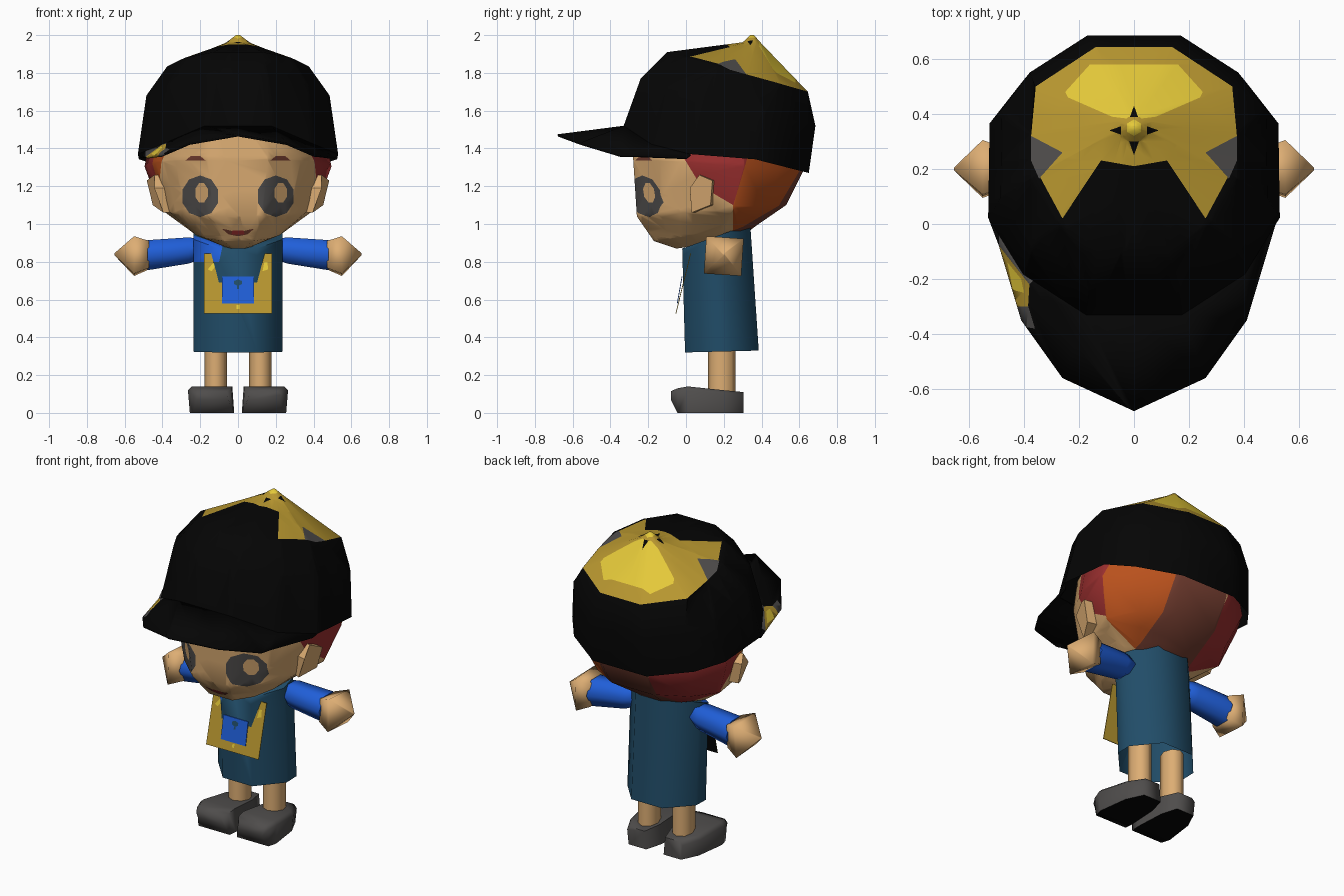
import bpy, bmesh, math
from mathutils import Vector

cube = bpy.data.objects.get("Cube")
if cube:
    bpy.data.objects.remove(cube)


def material(name, r, g, b):
    m = bpy.data.materials.new(name)
    m.use_nodes = True
    color = [(c / 255) ** 2.2 for c in (r, g, b)] + [1]
    m.diffuse_color = color
    m.node_tree.nodes["Principled BSDF"].inputs["Base Color"].default_value = color
    return m


black = material("black", 13, 13, 13)
gold = material("gold", 182, 149, 51)
yellow = material("yellow", 228, 200, 60)
grey = material("grey", 80, 78, 77)
skin = material("skin", 220, 172, 115)
teal = material("teal", 38, 78, 104)
blue = material("blue", 37, 95, 216)
red = material("dark red", 152, 50, 50)
orange = material("orange", 184, 82, 34)
brown = material("brown", 112, 62, 50)


def finish(name, bm, mat):
    bmesh.ops.recalc_face_normals(bm, faces=bm.faces)
    me = bpy.data.meshes.new(name)
    bm.to_mesh(me)
    bm.free()
    me.materials.append(mat)
    ob = bpy.data.objects.new(name, me)
    bpy.context.collection.objects.link(ob)
    return ob


def loft(name, rings, mat, loop=True, start=True, end=True):
    """Skin a list of point rings, with optional caps on either end."""
    bm = bmesh.new()
    rows = [[bm.verts.new(p) for p in ring] for ring in rings]
    n = len(rows[0])
    for a, b in zip(rows, rows[1:]):
        for i in range(n if loop else n - 1):
            j = (i + 1) % n
            bm.faces.new((a[i], a[j], b[j], b[i]))
    if start:
        bm.faces.new(rows[0][::-1])
    if end:
        bm.faces.new(rows[-1])
    return finish(name, bm, mat)


def ring(outline, width, yf, zf, yb, zb):
    """Tilted symmetric ring from a half outline running front to back."""
    full = outline + [(-u, v) for u, v in reversed(outline)]
    lo, hi = Vector((yf, zf)), Vector((yb, zb))
    return [(u * width, *lo.lerp(hi, (v + 1) / 2)) for u, v in full]


def xring(x, y, z, r, n, turn=0.0):
    angles = [turn + math.tau * i / n for i in range(n)]
    return [(x, y + r * math.cos(a), z + r * math.sin(a)) for a in angles]


def paint(ob, axis, sign, poly, mat, facing=0.02):
    """Cut a convex outline into the faces looking along an axis and colour it."""
    me = ob.data
    if mat.name not in me.materials:
        me.materials.append(mat)
    slot = me.materials.find(mat.name)
    dims = [d for d in range(3) if d != axis]

    def lift(p):
        v = Vector((0, 0, 0))
        v[dims[0]], v[dims[1]] = p
        return v

    bm = bmesh.new()
    bm.from_mesh(me)
    pts = [lift(p) for p in poly]
    mid = sum(pts, Vector()) / len(pts)
    direction = Vector((0, 0, 0))
    direction[axis] = 1
    planes = []

    def inside():
        return [f for f in bm.faces if f.normal[axis] * sign > facing and
                all((f.calc_center_median() - c).dot(n) > 0 for c, n in planes)]

    for a, b in zip(pts, pts[1:] + pts[:1]):
        no = (b - a).cross(direction).normalized()
        if (mid - a).dot(no) < 0:
            no = -no
        faces = inside()
        geom = faces + list({e for f in faces for e in f.edges}) \
            + list({v for f in faces for v in f.verts})
        bmesh.ops.bisect_plane(bm, geom=geom, dist=1e-5, plane_co=a, plane_no=no)
        bm.normal_update()
        planes.append((a, no))
    for f in inside():
        f.material_index = slot
    bm.to_mesh(me)
    bm.free()


def oval(cx, cy, rx, ry, n=10):
    return [(cx + rx * math.cos(math.tau * (i + .5) / n),
             cy + ry * math.sin(math.tau * (i + .5) / n)) for i in range(n)]


def flip(poly, s):
    return [(s * x, y) for x, y in poly]


FACE = [(.32, -1), (.67, -.68), (.88, -.25), (1, .3), (.77, .72), (.34, 1)]
CAP = [(.33, -1), (.76, -.7), (1, -.28), (.99, .42), (.78, .71), (.35, 1)]
CREST = [(.35, -1), (.76, -.7), (1, -.28), (1, .13), (.96, .61), (.37, 1)]
BODY = [(.43, -1), (1, -.25), (1, .25), (.45, 1)]

# Head and hair
head = loft("head", [
    ring(FACE, .10, -.05, .87, .28, .92),
    ring(FACE, .25, -.17, .91, .37, .99),
    ring(FACE, .41, -.26, 1.04, .53, 1.10),
    ring(FACE, .495, -.28, 1.35, .62, 1.28),
    ring(FACE, .46, -.27, 1.55, .61, 1.43)], skin)
for s, back in ((1, orange), (-1, red)):
    paint(head, 0, s, [(-.03, 1.6), (-.03, 1.38), (.08, 1.2), (.25, 1.1), (.4, 1.6)], red)
    paint(head, 0, s, [(.4, 1.6), (.25, 1.1), (.25, .9), (.8, .9), (.8, 1.6)], back)
paint(head, 0, -1, [(-.03, 1.6), (-.03, 1.38), (.08, 1.2), (.13, 1.17), (.13, 1.6)], orange)
paint(head, 1, 1, [(-.16, .85), (.2, .85), (.2, 1.6), (-.16, 1.6)], brown, .3)

# Eyes, brows and mouth
for s, pupil in ((1, .226), (-1, -.193)):
    paint(head, 1, -1, oval(s * .2, 1.147, .1, .11), grey)
    paint(head, 1, -1, oval(pupil, 1.165, .036, .055, 8), skin)
    paint(head, 1, -1, flip([(.17, 1.335), (.28, 1.335), (.25, 1.36), (.2, 1.36)], s), brown)
    paint(head, 1, -1, flip([(0, .935), (.05, .945), (.085, .975), (.06, .97), (0, .955)], s), brown)
paint(head, 1, -1, [(-.035, .945), (.035, .945), (.03, .965), (-.03, .965)], red)

# Ears, flaring backward
EAR = [(.02, 1.19), (.07, 1.26), (.14, 1.23), (.13, 1.1), (.03, 1.06)]
for s, side in ((1, "left"), (-1, "right")):
    loft(side + "_ear", [
        [(s * .36, y + .02, z) for y, z in EAR],
        [(s * (.495 - abs(z - 1.2) * .4 - (.14 - y) * .4), y, z) for y, z in EAR]], skin)

# Cap crown with its crest
rim = [(x, y, z - .06 if -.25 < y < .1 else z)
       for x, y, z in ring(CAP, .53, -.33, 1.52, .65, 1.27)]
crown = loft("cap_crown", [
    rim,
    ring(CAP, .485, -.24, 1.77, .685, 1.52),
    ring(CREST, .375, -.10, 1.91, .645, 1.70),
    ring(CAP, .065, .30, 1.962, .40, 1.955),
    ring(CAP, .01, .34, 2.0, .36, 2.0)], black, start=False)
paint(crown, 2, 1, [(-.138, .644), (.138, .644), (.357, .5), (.374, .32), (.374, .23),
                    (-.374, .23), (-.374, .32), (-.357, .5)], gold)
for s in (1, -1):
    paint(crown, 2, 1, flip([(.12, .231), (.374, .231), (.26, .02)], s), gold)
    paint(crown, 2, 1, flip([(0, .231), (.12, .231), (0, .21)], s), gold)
    paint(crown, 2, 1, flip([(.26, .26), (.374, .32), (.374, .23), (.345, .165)], s), grey)
    paint(crown, 2, 1, flip([(0, .58), (.16, .58), (.25, .48), (.24, .46), (.08, .39), (0, .38)], s), yellow)
for w, h in ((.09, .032), (.032, .09)):
    paint(crown, 2, 1, [(w, .34), (0, .34 + h), (-w, .34), (0, .34 - h)], black)
paint(crown, 2, 1, oval(0, .345, .052, .048, 8), gold)
paint(crown, 2, 1, oval(0, .35, .03, .03, 6), yellow)

# Cap brim with a patch on its right edge
inner = rim[2::-1] + [(0, -.33, 1.52)] + rim[:-4:-1]
half = [(.515, 0, 1.35), (.41, -.35, 1.365), (.26, -.56, 1.43)]
outer = half + [(0, -.68, 1.475)] + [(-x, y, z) for x, y, z in reversed(half)]
brim = loft("cap_brim", [inner, outer], black, loop=False, start=False, end=False)
paint(brim, 2, 1, [(-.49, 0), (-.46, -.03), (-.35, -.19), (-.38, -.22), (-.49, -.08)], grey)
paint(brim, 2, 1, [(-.43, -.28), (-.39, -.28), (-.36, -.38), (-.42, -.37)], grey)
paint(brim, 2, 1, [(-.49, -.08), (-.38, -.22), (-.385, -.3), (-.45, -.3)], gold)
paint(brim, 2, 1, [(-.46, -.14), (-.41, -.2), (-.4, -.25), (-.44, -.24)], yellow)
thick = brim.modifiers.new("thickness", "SOLIDIFY")
thick.thickness = .012

# Tunic, open at the hem
tunic = loft("tunic", [ring(BODY, .235, -.005, .32, .385, .33),
                       ring(BODY, .235, -.02, .87, .34, 1.0)], teal, start=False)
paint(tunic, 1, -1, [(-.24, .94), (-.08, .89), (-.1, .8), (-.24, .8)], blue)


def panel(name, x, low, high, mat):
    """Thin upright plate between two (y, z) edges."""
    return loft(name, [[(-x, y, z), (x, y, z), (x, y + .004, z), (-x, y + .004, z)]
                       for y, z in (low, high)], mat)


# Bib leaning back into the chest, with a pocket on it
bib = panel("bib", .18, (-.056, .525), (.023, .845), gold)
paint(bib, 1, 1, [(-.2, .5), (0, .5), (0, .9), (-.2, .9)], black, .5)
paint(bib, 1, -1, oval(0, .56, .01, .015, 4), yellow)
paint(bib, 1, -1, [(-.16, .76), (-.14, .75), (-.095, .81), (-.11, .82)], yellow)
paint(bib, 1, -1, [(.13, .75), (.16, .76), (.155, .8), (.14, .8)], yellow)
pocket = panel("pocket", .085, (-.048, .58), (-.023, .722), blue)
paint(pocket, 1, -1, oval(0, .69, .024, .017, 6), teal)
paint(pocket, 1, -1, oval(0, .665, .008, .012, 4), teal)

# Arms, hands, legs and shoes
limbs = [tunic]
for s, side in ((1, "left"), (-1, "right")):
    limbs.append(loft(side + "_sleeve", [
        xring(s * .18, .19, .87, .055, 6), xring(s * .26, .19, .86, .08, 6),
        xring(s * .48, .2, .835, .092, 6)], blue))
    limbs.append(loft(side + "_hand", [
        xring(s * .47, .2, .835, .1, 4, .72), xring(s * .55, .2, .83, .14, 4, .72),
        xring(s * .655, .2, .84, .006, 4, .72)], skin))
    limbs.append(loft(side + "_leg", [
        [(s * .118 + .06 * math.cos(math.tau * i / 8), .19 + .073 * math.sin(math.tau * i / 8), z)
         for i in range(8)] for z in (.08, .42)], skin))
    # Shoe sections: y, inner x, outer x, bottom z, top z
    sections = [(-.08, .05, .23, .07, .115), (-.045, .025, .25, 0, .13), (.01, .02, .265, 0, .14),
                (.2, .03, .24, 0, .12), (.305, .06, .19, 0, .11)]
    shoe = loft(side + "_shoe", [
        [(s * a, y, lo), (s * (b - .01), y, lo), (s * b, y, hi - .02), (s * (b - .02), y, hi),
         (s * (a + .01), y, hi)] for y, a, b, lo, hi in sections], grey)
    paint(shoe, 2, -1, [(-.4, -.2), (.4, -.2), (.4, .4), (-.4, .4)], black, .95)
    limbs.append(shoe)

# Soft shading: gentle angles on the head and cap, rounder on body and limbs
for group, angle in (([head, crown, brim], 45), (limbs, 75)):
    bpy.ops.object.select_all(action="DESELECT")
    for ob in group:
        ob.select_set(True)
        bpy.context.view_layer.objects.active = ob
    bpy.ops.object.shade_smooth_by_angle(angle=math.radians(angle))
